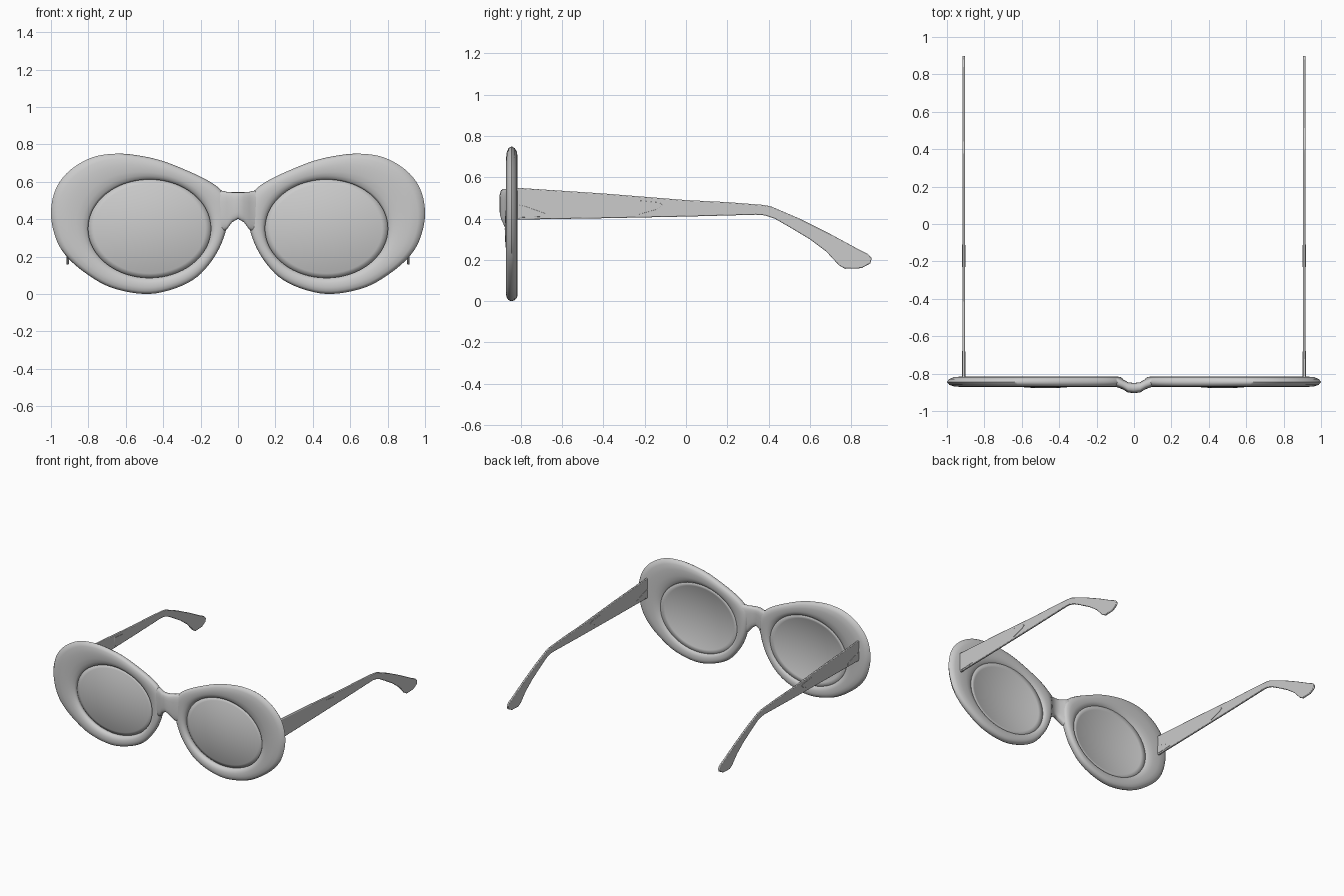
import bpy, bmesh, math
from mathutils import Vector

if "Cube" in bpy.data.objects:
    bpy.data.objects.remove(bpy.data.objects["Cube"])

CX, CZ, RX, RZ = 0.473, 0.349, 0.328, 0.263   # lens opening


def finish(name, bm, angle=40, mirror=True):
    bmesh.ops.recalc_face_normals(bm, faces=bm.faces)
    me = bpy.data.meshes.new(name)
    bm.to_mesh(me)
    bm.free()
    ob = bpy.data.objects.new(name, me)
    bpy.context.collection.objects.link(ob)
    bpy.ops.object.select_all(action='DESELECT')
    ob.select_set(True)
    bpy.context.view_layer.objects.active = ob
    bpy.ops.object.shade_smooth_by_angle(angle=math.radians(angle))
    if mirror:
        ob.modifiers.new("mirror", 'MIRROR').use_mirror_merge = False
    return ob


def spline(pts, steps):
    """Closed Catmull-Rom curve through the points."""
    out, n = [], len(pts)
    for i in range(n):
        a, b, c, d = (Vector(pts[(i + k) % n]) for k in (-1, 0, 1, 2))
        for s in range(steps):
            t = s / steps
            out.append(0.5 * (2 * b + (c - a) * t + (2 * a - 5 * b + 4 * c - d) * t * t
                              + (3 * b - a - 3 * c + d) * t ** 3))
    return out


def loft(bm, rings, close_rings):
    vs = [[bm.verts.new(p) for p in r] for r in rings]
    m, n = len(vs), len(vs[0])
    for i in range(m if close_rings else m - 1):
        a, b = vs[i], vs[(i + 1) % m]
        for j in range(n):
            bm.faces.new((a[j], a[(j + 1) % n], b[(j + 1) % n], b[j]))
    return vs


# Rims: a rounded section swept between lens opening and cat-eye outline
outline = spline([(0.09, 0.555), (0.15, 0.60), (0.25, 0.65), (0.40, 0.71), (0.53, 0.74),
                  (0.65, 0.75), (0.78, 0.73), (0.90, 0.66), (0.975, 0.56), (1.0, 0.43),
                  (0.975, 0.30), (0.92, 0.205), (0.82, 0.115), (0.68, 0.035), (0.50, 0.0),
                  (0.35, 0.025), (0.22, 0.09), (0.125, 0.20), (0.07, 0.32), (0.052, 0.43),
                  (0.06, 0.51)], 5)
section = [(0, -0.848), (0.05, -0.857), (0.16, -0.865), (0.32, -0.871), (0.6, -0.872),
           (0.82, -0.868), (0.94, -0.860), (1, -0.845), (0.94, -0.829), (0.82, -0.819),
           (0.6, -0.815), (0.32, -0.816), (0.16, -0.821), (0.05, -0.829), (0, -0.836)]
rings = []
for x, z in outline:
    d = Vector(((x - CX) / RX, (z - CZ) / RZ)).normalized()
    ix, iz = CX + RX * d.x, CZ + RZ * d.y
    rings.append([(ix + (x - ix) * t, y, iz + (z - iz) * t) for t, y in section])
bm = bmesh.new()
loft(bm, rings, True)
finish("rim", bm, 60)

# Lenses: shallow domes bulging forward
bm = bmesh.new()
rings = []
for k in range(10, 0, -1):
    r = k / 10
    y = -0.836 - 0.042 * (1 - r * r)
    rings.append([(CX + RX * 1.01 * r * math.cos(a), y, CZ + RZ * 1.01 * r * math.sin(a))
                  for a in (2 * math.pi * j / 64 for j in range(64))])
vs = loft(bm, rings, False)
tip = bm.verts.new((CX, -0.878, CZ))
for j in range(64):
    bm.faces.new((vs[-1][j], vs[-1][(j + 1) % 64], tip))
lens = finish("lens", bm)
lens.modifiers.new("shell", 'SOLIDIFY').thickness = 0.005

# Bridge: rounded sections running across the nose, pushed forward
half = [(0.115, 0.37, 0.555, -0.866, -0.820), (0.09, 0.33, 0.553, -0.873, -0.817),
        (0.06, 0.345, 0.546, -0.884, -0.830), (0.032, 0.383, 0.544, -0.901, -0.846),
        (0.0, 0.402, 0.544, -0.904, -0.850)]
stations = [(-x, *r) for x, *r in half] + half[-2::-1]
rings = []
for x, z0, z1, y0, y1 in stations:
    ring = []
    for j in range(24):
        c, s = math.cos(j * math.pi / 12), math.sin(j * math.pi / 12)
        ring.append((x, (y0 + y1) / 2 + (y1 - y0) / 2 * math.copysign(abs(c) ** 0.6, c),
                     (z0 + z1) / 2 + (z1 - z0) / 2 * math.copysign(abs(s) ** 0.6, s)))
    rings.append(ring)
bm = bmesh.new()
vs = loft(bm, rings, False)
bm.faces.new(vs[0])
bm.faces.new(vs[-1])
finish("bridge", bm, 60, mirror=False)


def plate(name, pts, x0, x1, bevel):
    """Side profile (y, z) extruded across x."""
    bm = bmesh.new()
    f = bm.faces.new([bm.verts.new((x0, y, z)) for y, z in pts])
    g = bmesh.ops.extrude_face_region(bm, geom=[f])
    bmesh.ops.translate(bm, vec=(x1 - x0, 0, 0),
                        verts=[v for v in g['geom'] if isinstance(v, bmesh.types.BMVert)])
    ob = finish(name, bm)
    b = ob.modifiers.new("bevel", 'BEVEL')
    b.width, b.segments = bevel, 2
    return ob


# Temples: thin tapering arms with a drooping, flared ear tip
plate("temple", [(-0.83, 0.55), (-0.4, 0.522), (0.0, 0.49), (0.2, 0.48), (0.37, 0.467),
                 (0.41, 0.46), (0.55, 0.40), (0.70, 0.325), (0.82, 0.26), (0.88, 0.23),
                 (0.90, 0.208), (0.893, 0.183), (0.85, 0.16), (0.77, 0.157), (0.74, 0.175),
                 (0.68, 0.24), (0.60, 0.30), (0.50, 0.36), (0.43, 0.40), (0.38, 0.416),
                 (0.34, 0.419), (0.0, 0.41), (-0.4, 0.402), (-0.83, 0.395)],
      0.904, 0.918, 0.004)

# Raised wedge on the arm and the hinge block behind the rim
plate("temple_accent", [(-0.23, 0.488), (-0.13, 0.478), (-0.11, 0.465), (-0.14, 0.445),
                        (-0.23, 0.42)], 0.902, 0.920, 0.001)
plate("hinge_block", [(-0.83, 0.47), (-0.78, 0.46), (-0.68, 0.425), (-0.68, 0.41), (-0.83, 0.405)],
      0.902, 0.920, 0.001)
